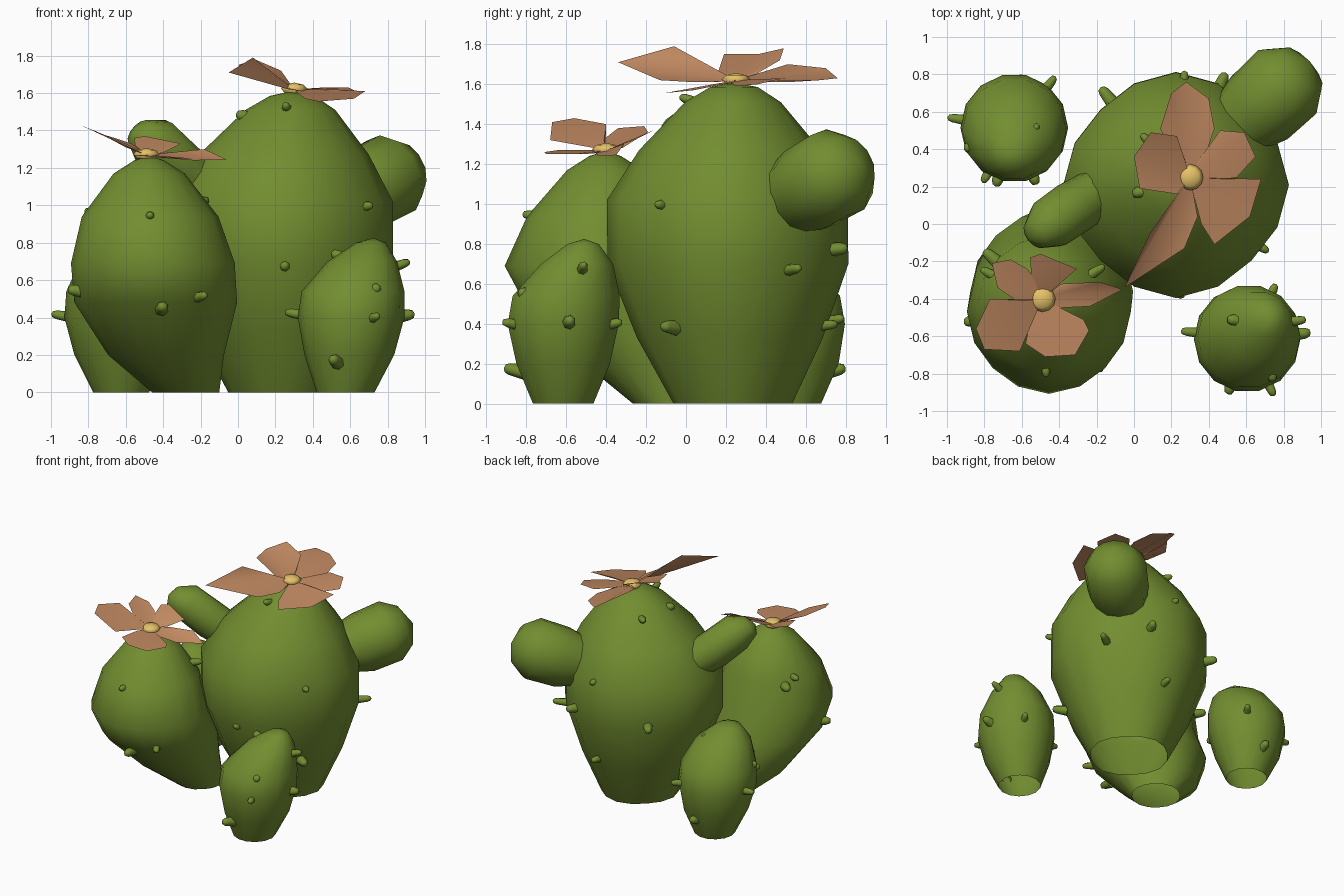
import bpy, math
from mathutils import Vector


def material(name, rgb):
    m = bpy.data.materials.new(name)
    m.diffuse_color = (*rgb, 1)
    return m


GREEN = material("cactus green", (0.17, 0.27, 0.03))
PETAL = material("petal tan", (0.53, 0.25, 0.12))
YELLOW = material("flower yellow", (0.79, 0.54, 0.14))


def make(name, verts, faces, mat):
    me = bpy.data.meshes.new(name)
    me.from_pydata(verts, [], faces)
    me.materials.append(mat)
    for p in me.polygons:
        p.use_smooth = True
    ob = bpy.data.objects.new(name, me)
    bpy.context.collection.objects.link(ob)
    return ob


def loft(name, rings, tip, axis=(0, 0, 1), sides=12, mat=GREEN, pinch=0.0):
    """Rounded shell, open at the base: rings of (x, y, z, radius) ending in a tip point.
    Pinch narrows the section on its diagonals."""
    a = Vector(axis).normalized()
    u = a.cross(Vector((0, 0, 1)) if abs(a.z) < 0.95 else Vector((0, 1, 0))).normalized()
    w = a.cross(u)
    verts, faces = [], []
    for x, y, z, r in rings:
        for i in range(sides):
            t = 2 * math.pi * i / sides
            s = r * (1 - pinch * (1 - math.cos(4 * t)) / 2)
            verts.append(Vector((x, y, z)) + (u * math.cos(t) + w * math.sin(t)) * s)
    verts.append(Vector(tip))
    n = len(rings)
    for k in range(n):
        for i in range(sides):
            j = (i + 1) % sides
            b = k * sides
            if k < n - 1:
                faces.append((b + i, b + j, b + sides + j, b + sides + i))
            else:
                faces.append((b + i, b + j, n * sides))
    return make(name, verts, faces, mat)


def thorns(name, rings, tips):
    """Small blunt spikes pointing out from the axis of a body."""
    for i, p in enumerate(tips):
        tip = Vector(p)
        z = tip.z
        k = max(j for j in range(len(rings)) if rings[j][2] <= z)
        k = min(k, len(rings) - 2)
        p0, p1 = Vector(rings[k][:3]), Vector(rings[k + 1][:3])
        f = min(1, (z - p0.z) / (p1.z - p0.z))
        c = p0.lerp(p1, f)
        # keep the tip close to the skin
        reach = (rings[k][3] * (1 - f) + rings[k + 1][3] * f) * 0.97 + 0.085
        flat = Vector((tip.x - c.x, tip.y - c.y, 0))
        if flat.length > reach:
            tip = c + flat * (reach / flat.length)
        c.z -= 0.06 + 0.3 * max(0, z - rings[-1][2] + 0.2)
        d = (tip - c).normalized()
        s = 1.15 if i % 2 else 0.9
        back = [(*(tip - d * l), r * s) for l, r in ((0.11, 0.034), (0.03, 0.026), (0.008, 0.018))]
        loft(f"{name}_{i + 1}", back, tip, d, 7)


# Bodies: rings follow the lean of each one
main = [(.245, .235, 0, .297), (.235, .22, .33, .465), (.225, .21, .7, .603), (.225, .207, 1.02, .603),
        (.245, .22, 1.27, .455), (.28, .235, 1.51, .24), (.29, .24, 1.585, .12)]
left = [(-.28, -.085, 0, .18), (-.385, -.2, .2, .31), (-.44, -.36, .48, .435), (-.455, -.47, .69, .438),
        (-.47, -.43, .94, .365), (-.475, -.405, 1.17, .19), (-.475, -.405, 1.24, .08)]
right_small = [(.575, -.615, 0, .155), (.595, -.615, .2, .24), (.605, -.615, .4, .285),
               (.615, -.6, .54, .275), (.665, -.545, .70, .185), (.71, -.515, .80, .08)]
back_small = [(-.625, .53, 0, .15), (-.635, .53, .2, .24), (-.64, .515, .4, .288),
              (-.64, .50, .54, .278), (-.64, .44, .70, .205), (-.65, .39, .80, .09)]
loft("main_body", main, (.29, .24, 1.61), sides=16, pinch=.055)
loft("left_body", left, (-.475, -.405, 1.265), sides=16, pinch=.03)
loft("small_right_body", right_small, (.725, -.51, .825), sides=14)
loft("small_back_body", back_small, (-.65, .38, .825), sides=14)

# Arms growing from the main body
loft("right_arm", [(.55, .52, 1.03, .18), (.67, .62, 1.08, .225), (.82, .76, 1.16, .23), (.90, .83, 1.20, .15)],
     (.94, .87, 1.21), (.62, .57, .33), 12)
loft("left_arm", [(-.17, .18, 1.09, .135), (-.32, .09, 1.21, .145), (-.45, 0, 1.34, .14), (-.53, -.06, 1.39, .08)],
     (-.56, -.08, 1.40), (-.65, -.5, .57), 12)

# Thorns, given by their tips
thorns("main_thorn", main, [
    (.02, .5, 1.48), (-.01, .16, 1.49), (.25, -.07, 1.54), (.58, -.04, 1.24), (.72, -.15, 1.0),
    (.25, -.4, .68), (.84, .61, .68), (.49, .81, .78), (.27, .82, 1.05), (-.18, .73, .75),
    (.3, .76, .4), (.68, -.12, .39)])
thorns("left_thorn", left, [
    (-.47, -.82, .95), (-.4, -.86, .46), (-.17, -.79, .52), (-.85, -.1, .92),
    (-.82, -.24, .97), (-.91, -.53, .55), (-.12, -.2, 1.03)])
thorns("small_right_thorn", right_small, [
    (.23, -.57, .43), (.5, -.92, .18), (.75, -.92, .41), (.75, -.84, .56),
    (.92, -.51, .7), (.945, -.58, .42), (.76, -.32, .41), (.5, -.51, .75)])
thorns("small_back_thorn", back_small, [
    (-1.0, .57, .42), (-.91, .4, .56), (-.42, .79, .43), (-.52, .21, .42),
    (-.81, .22, .45), (-.74, .2, .55), (-.51, .53, .74), (-.6, .8, .18)])


def flower(name, c, petals):
    """Petals are outlines running round from the flower centre and back."""
    c = Vector(c)
    for i, outline in enumerate(petals):
        pts = [Vector(p) for p in outline]
        fan = [c] + pts
        faces = [(0, k, k + 1) for k in range(1, len(pts))]
        make(f"{name}_petal_{i + 1}", fan, faces, PETAL)
    x, y, z = c
    loft(name + "_centre", [(x, y, z - .02, .05), (x, y, z + .004, .07), (x, y, z + .025, .05)],
         (x, y, z + .036), sides=12, mat=YELLOW)


flower("top_flower", (.3, .25, 1.62), [
    [(.38, .36, 1.61), (.43, .51, 1.61), (.40, .67, 1.62), (.28, .76, 1.63), (.2, .70, 1.68), (.14, .51, 1.70), (.21, .36, 1.64)],
    [(.38, .22, 1.61), (.55, .25, 1.59), (.65, .36, 1.6), (.59, .49, 1.63), (.46, .50, 1.63), (.36, .36, 1.62)],
    [(.32, .15, 1.6), (.36, .0, 1.57), (.43, -.11, 1.555), (.62, .04, 1.57), (.68, .24, 1.61), (.5, .24, 1.62)],
    [(.23, .16, 1.66), (.08, -.06, 1.79), (-.05, -.34, 1.71), (.27, -.13, 1.62), (.34, .04, 1.61), (.32, .15, 1.61)],
    [(.27, .35, 1.65), (.23, .47, 1.72), (.09, .49, 1.78), (0, .36, 1.75), (.03, .19, 1.75), (.23, .16, 1.66)]])
flower("left_flower", (-.49, -.4, 1.27), [
    [(-.40, -.32, 1.28), (-.305, -.24, 1.33), (-.5, -.16, 1.37), (-.555, -.18, 1.36), (-.55, -.27, 1.32)],
    [(-.42, -.45, 1.255), (-.235, -.44, 1.24), (-.06, -.35, 1.245), (-.18, -.31, 1.30), (-.39, -.32, 1.28)],
    [(-.55, -.49, 1.27), (-.58, -.64, 1.27), (-.475, -.71, 1.26), (-.315, -.70, 1.25), (-.24, -.57, 1.25), (-.27, -.51, 1.25), (-.4, -.45, 1.255)],
    [(-.58, -.41, 1.32), (-.77, -.4, 1.40), (-.845, -.56, 1.43), (-.8, -.67, 1.41), (-.61, -.68, 1.32), (-.55, -.5, 1.29)],
    [(-.53, -.3, 1.3), (-.57, -.24, 1.33), (-.66, -.19, 1.36), (-.76, -.21, 1.39), (-.73, -.34, 1.38), (-.6, -.43, 1.31)]])
